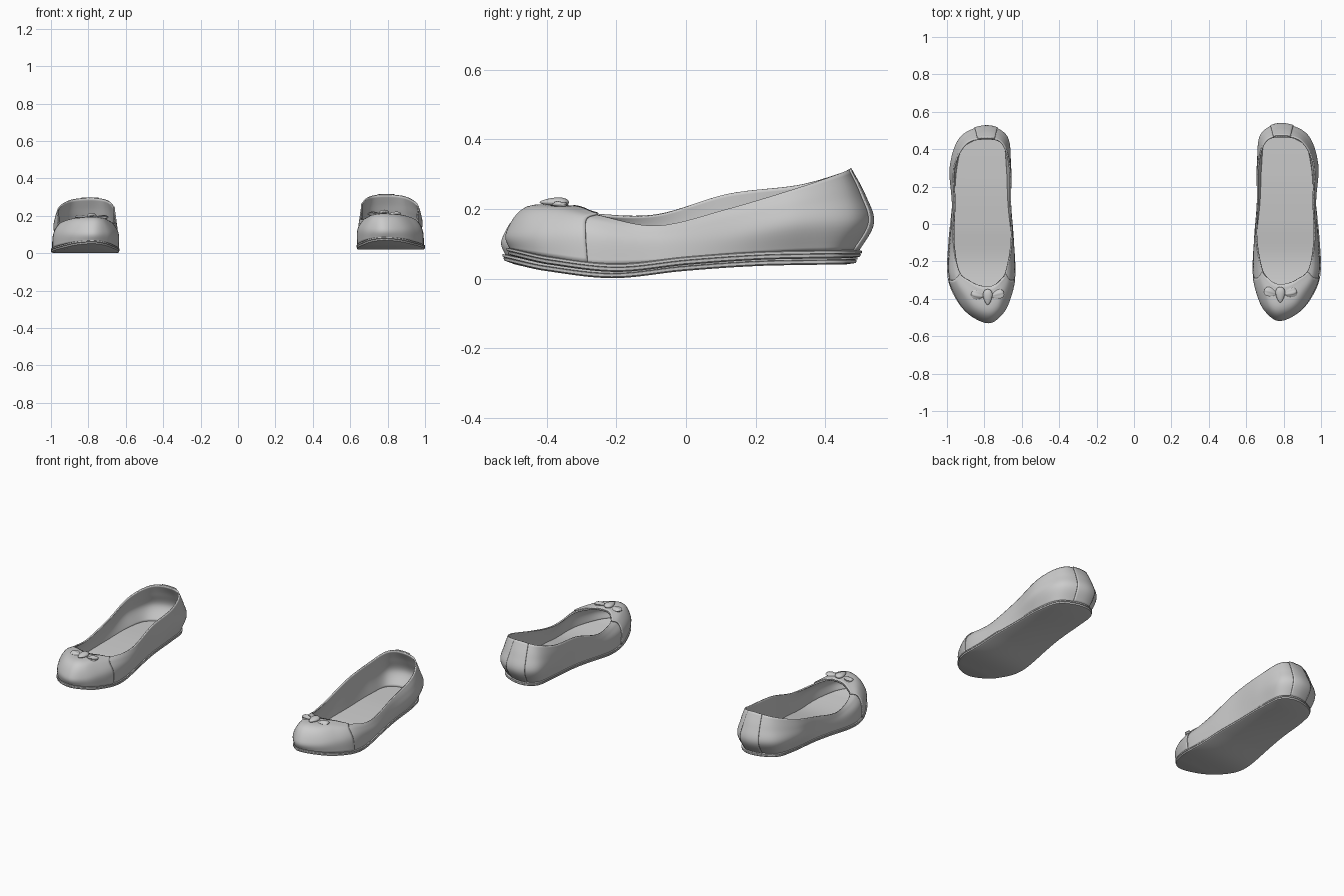
import bpy, bmesh
from math import sin, cos, pi
from mathutils import Vector

if "Cube" in bpy.data.objects:
    bpy.data.objects.remove(bpy.data.objects["Cube"])

# Rings of the shoe upper, from toe round the outer side to the heel and back
BASE_XY = [(-.035, -.5), (.06, -.465), (.135, -.38), (.18, -.26), (.175, -.08), (.155, .12),
           (.14, .32), (.10, .44), (-.025, .49), (-.115, .45), (-.135, .32), (-.145, .12),
           (-.165, -.08), (-.172, -.26), (-.145, -.38), (-.105, -.455)]
BULGE = [(-.035, -.512, .13), (.06, -.47, .13), (.125, -.39, .13), (.175, -.265, .12),
         (.170, -.08, .10), (.162, .12, .12), (.172, .32, .15), (.115, .48, .16),
         (-.025, .535, .16), (-.135, .48, .16), (-.152, .32, .15), (-.15, .12, .12),
         (-.17, -.08, .11), (-.172, -.265, .12), (-.145, -.385, .13), (-.105, -.465, .13)]
SHOULDER = [(-.035, -.455, .202), (.035, -.43, .197), (.09, -.365, .19), (.15, -.265, .165),
            (.162, -.08, .13), (.157, .12, .17), (.165, .32, .21), (.10, .465, .235),
            (-.025, .51, .24), (-.125, .465, .235), (-.155, .32, .21), (-.155, .12, .185),
            (-.168, -.08, .15), (-.15, -.265, .165), (-.11, -.37, .19), (-.08, -.435, .197)]
OPENING = [(-.03, -.322, .205), (.015, -.315, .205), (.06, -.295, .2), (.125, -.24, .18),
           (.155, -.08, .152), (.15, .12, .2), (.15, .32, .26), (.085, .445, .303),
           (-.025, .47, .315), (-.11, .445, .303), (-.15, .32, .268), (-.155, .12, .243),
           (-.16, -.08, .185), (-.13, -.24, .185), (-.09, -.295, .2), (-.06, -.315, .205)]
SOLE_Z = [(-.56, .075), (-.4, .042), (-.2, .02), (0, .04), (.2, .054), (.35, .058), (.56, .06)]
N = 128


def catmull(a, b, c, d, t):
    return .5 * (2*b + (c-a)*t + (2*a - 5*b + 4*c - d)*t*t + (3*b - a - 3*c + d)*t**3)


def sole_z(y):
    n = len(SOLE_Z)
    for i in range(n - 1):
        (y0, z0), (y1, z1) = SOLE_Z[i], SOLE_Z[i+1]
        if y <= y1 or i == n - 2:
            t = (y - y0) / (y1 - y0)
            return catmull(SOLE_Z[max(i-1, 0)][1], z0, z1, SOLE_Z[min(i+2, n-1)][1], t)


BASE = [(x, y, sole_z(y) + .018) for x, y in BASE_XY]


def on_ring(ring, u):
    i = int(u // 1)
    p = [Vector(ring[(i + k) % 16]) for k in (-1, 0, 1, 2)]
    return catmull(*p, u - i)


def on_upper(u, v):
    p = [on_ring(r, u) for r in (BASE, BULGE, SHOULDER, OPENING)]
    p = [2*p[0] - p[1]*.9 - p[0]*.1] + p + [2*p[3] - p[2]]
    i = min(int(v * 3), 2)
    return catmull(*p[i:i+4], v*3 - i)


def make(name, verts, faces, side, thick=0, offset=-1):
    mesh = bpy.data.meshes.new(name)
    s, dy, dz = (1, 0, 0) if side == "right" else (-1, -.012, -.018)
    mesh.from_pydata([(s*(.812 + x), y + dy, z + dz) for x, y, z in verts], [],
                     [f if s > 0 else f[::-1] for f in faces])
    ob = bpy.data.objects.new(side + "_" + name, mesh)
    bpy.context.collection.objects.link(ob)
    if thick:
        m = ob.modifiers.new("thickness", "SOLIDIFY")
        m.thickness, m.offset = thick, offset
    bpy.ops.object.select_all(action="DESELECT")
    ob.select_set(True)
    bpy.context.view_layer.objects.active = ob
    bpy.ops.object.shade_smooth_by_angle(angle=.7)
    return ob


def patch(name, side, u0, u1, nu, v0, v1, nv, thick, offset):
    verts = [on_upper(u0 + (u1-u0)*i/nu, v0 + (v1-v0)*j/nv)
             for j in range(nv+1) for i in range(nu+1)]
    w = nu + 1
    faces = [(j*w+i, j*w+i+1, (j+1)*w+i+1, (j+1)*w+i) for j in range(nv) for i in range(nu)]
    ob = make(name, verts, faces, side, thick, offset)
    bm = bmesh.new()
    bm.from_mesh(ob.data)
    bmesh.ops.remove_doubles(bm, verts=bm.verts, dist=1e-5)
    bm.to_mesh(ob.data)
    bm.free()


def slab(name, side, layers, bottom):
    verts, faces = [], []
    for scale, h in layers:
        for i in range(N):
            p = on_ring(BASE, 16 * i / N)
            verts.append((p.x*scale, p.y*scale, sole_z(p.y*scale) + h))
    for j in range(len(layers) - 1):
        faces += [(j*N+i, j*N+(i+1) % N, (j+1)*N+(i+1) % N, (j+1)*N+i) for i in range(N)]

    def ladder(o, flip):
        for i in range(N // 2):
            f = list(dict.fromkeys((o+i, o+i+1, o+N-i-1, o+(N-i) % N)))
            faces.append(tuple(f[::-1] if flip else f))
    ladder((len(layers) - 1) * N, False)
    if bottom:
        ladder(0, True)
    make(name, verts, faces, side)


def petal(name, side, c, size, turn, ripple=0):
    # Flattened teardrop, with optional gathered folds
    nu, nv, verts, faces = 24, 12, [], []
    for j in range(nv + 1):
        a = pi * j / nv
        for i in range(nu):
            b = 2*pi*i/nu
            r = sin(a) * (1 - .35*cos(a)) * (1 + ripple*cos(5*b))
            x, y, z = size[0]*r*cos(b), -size[1]*cos(a), size[2]*r*sin(b)
            verts.append((c[0] + x*cos(turn) - y*sin(turn),
                          c[1] + x*sin(turn) + y*cos(turn), c[2] + z))
    for j in range(nv):
        faces += [(j*nu+i, j*nu+(i+1) % nu, (j+1)*nu+(i+1) % nu, (j+1)*nu+i) for i in range(nu)]
    make(name, verts, faces, side)


for side in ("right", "left"):
    # Outsole, welt and footbed
    slab("outsole", side, [(.96, -.001), (1.02, .003), (1.025, .011), (1.0, .013)], True)
    slab("welt", side, [(1.0, .011), (1.03, .013), (1.03, .020), (.98, .024)], False)
    slab("insole", side, [(.975, .018), (.965, .027)], False)
    # Upper shell, toe cap and heel strip
    patch("upper", side, 0, 16, N, 0, 1, 18, .008, -1)
    patch("toe_cap", side, -2.85, 2.85, 60, .02, 1, 18, .005, 1)
    patch("heel_strip", side, 7.55, 8.45, 12, .02, 1, 18, .005, 1)
    # Small bow on the toe
    petal("bow_knot", side, (-.03, -.378, .219), (.024, .042, .013), 0)
    petal("bow_loop_outer", side, (.025, -.366, .211), (.022, .034, .010), -1.3, .15)
    petal("bow_loop_inner", side, (-.085, -.366, .211), (.022, .034, .010), 1.3, .15)
